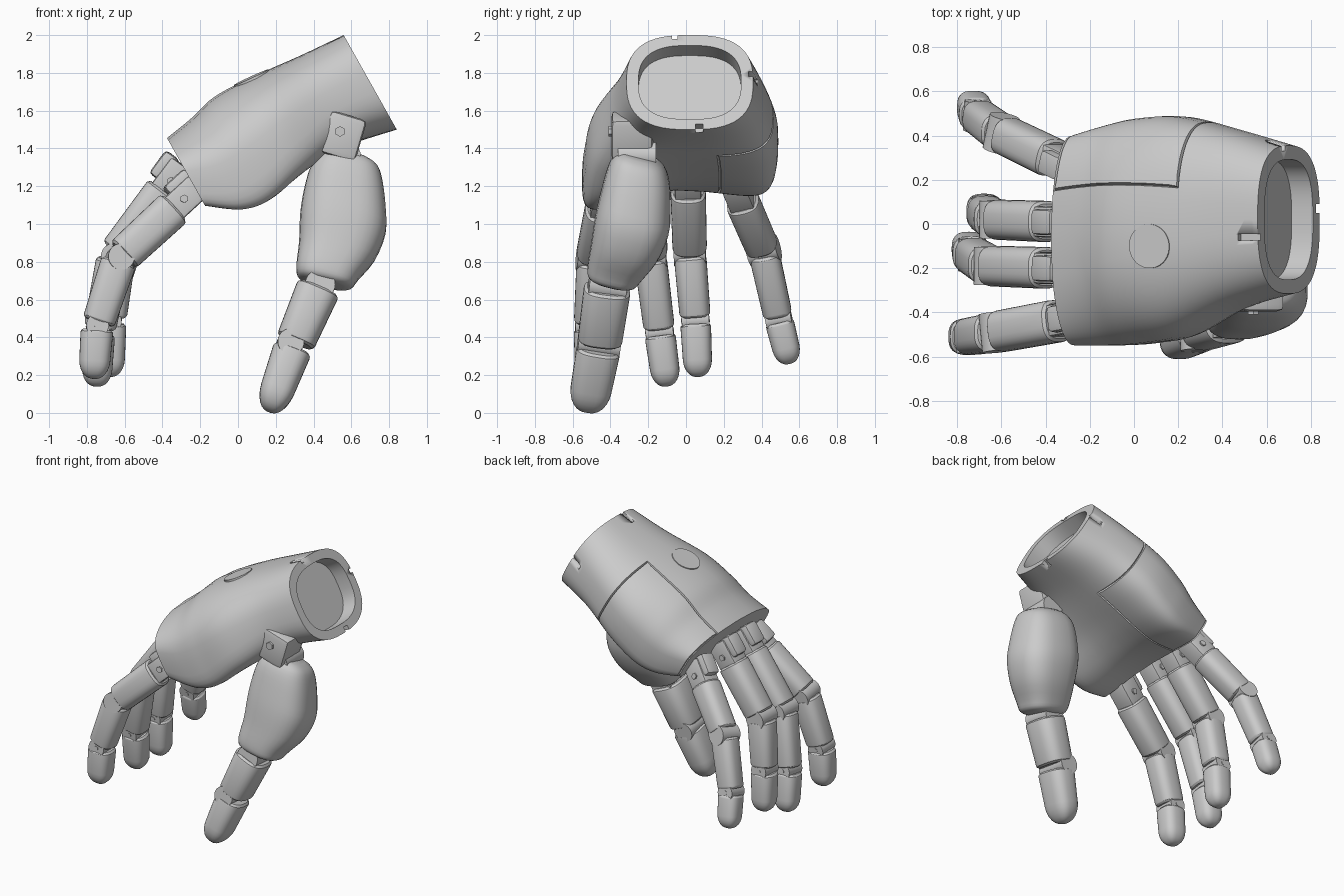
import bpy, bmesh, math
from mathutils import Vector, Matrix

if "Cube" in bpy.data.objects:
    bpy.data.objects.remove(bpy.data.objects["Cube"])

V = Vector
Y = V((0, 1, 0))


def finish(bm, name, angle=32):
    bmesh.ops.recalc_face_normals(bm, faces=bm.faces)
    me = bpy.data.meshes.new(name)
    bm.to_mesh(me)
    bm.free()
    ob = bpy.data.objects.new(name, me)
    bpy.context.collection.objects.link(ob)
    bpy.ops.object.select_all(action='DESELECT')
    ob.select_set(True)
    bpy.context.view_layer.objects.active = ob
    bpy.ops.object.shade_smooth_by_angle(angle=math.radians(angle))
    return ob


def frame(d):
    d = d.normalized()
    s = (Y - d * Y.dot(d)).normalized()
    return d, s, s.cross(d)


def superellipse(n, count):
    out = []
    for i in range(count):
        a = 2 * math.pi * i / count
        c, s = math.cos(a), math.sin(a)
        out.append((math.copysign(abs(c) ** (2 / n), c), math.copysign(abs(s) ** (2 / n), s)))
    return out


def loft(rings):
    """Closed skin through equal-length rings; returns the bmesh and its face grid."""
    bm = bmesh.new()
    rows = [[bm.verts.new(p) for p in r] for r in rings]
    m = len(rows[0])
    grid = [[bm.faces.new((a[j], a[(j + 1) % m], b[(j + 1) % m], b[j])) for j in range(m)]
            for a, b in zip(rows, rows[1:])]
    bm.faces.new(rows[0])
    bm.faces.new(rows[-1])
    return bm, grid


def catmull(stations, steps):
    pts = [stations[0]] + stations + [stations[-1]]
    out = []
    for i in range(1, len(pts) - 2):
        for k in range(steps):
            t = k / steps
            out.append([0.5 * (2 * b + (c - a) * t + (2 * a - 5 * b + 4 * c - d) * t * t
                               + (3 * b - a - 3 * c + d) * t ** 3)
                        for a, b, c, d in zip(*pts[i - 1:i + 3])])
    out.append(list(stations[-1]))
    return out


def tube(name, stations, axis, n=2.8, angle=32):
    """Loft of (centre, half width, half depth) sections square to axis."""
    d, s, u = frame(axis)
    prof = superellipse(n, 32)
    return finish(loft([[c + s * (w * x) + u * (h * y) for x, y in prof]
                        for c, w, h in stations])[0], name, angle)


def segment(name, a, b, w0, w1, h0, h1, start=0.05, stop=0.05, tip=False):
    """Finger bone: chamfered ends, or a rounded fingertip."""
    d = (b - a).normalized()
    L = (b - a).length - (0 if tip else stop)
    st = [(start, .85), (start + .012, .98), (start + .022, 1)]
    if tip:
        r = min(w1 * 1.25, L * .55)
        st += [(L - r + r * math.sin(q), math.cos(q) ** .85) for q in
               [math.radians(x) for x in (0, 15, 30, 45, 58, 70, 80, 87)]]
    else:
        st += [(L - .022, 1), (L - .012, .98), (L, .85)]
    rings = []
    for t, k in st:
        f = t / L
        rings.append((a + d * t, (w0 + (w1 - w0) * f) * k, (h0 + (h1 - h0) * f) * k))
    return tube(name, rings, d)


def cylinder(name, centre, axis, r, length, sides=28):
    bm = bmesh.new()
    rot = axis.to_track_quat('Z', 'Y').to_matrix().to_4x4()
    bmesh.ops.create_cone(bm, cap_ends=True, segments=sides, radius1=r, radius2=r, depth=length,
                          matrix=Matrix.Translation(centre) @ rot)
    return finish(bm, name)


def block(name, centre, d, dims, bevel=.02):
    d, s, u = frame(d)
    bm = bmesh.new()
    m = Matrix((d, s, u)).transposed().to_4x4()
    bmesh.ops.create_cube(bm, size=1, matrix=Matrix.Translation(centre) @ m @ Matrix.Diagonal((*dims, 1)))
    if bevel:
        bmesh.ops.bevel(bm, geom=bm.edges[:], offset=bevel, segments=2, profile=.6, affect='EDGES')
    return finish(bm, name)


# Palm shell: x, z, half thickness, half width, y centre, arch, squareness
UP = V((-.49, 0, .872))
OUT = V((.872, 0, .49))
N = 56
stations = [(.70, 1.75, .287, .335, .02, 0, 2.7),
            (.46, 1.655, .27, .405, .02, .02, 2.7),
            (.20, 1.54, .27, .495, -.01, .08, 3.0),
            (.00, 1.445, .26, .51, -.03, .13, 3.3),
            (-.14, 1.37, .218, .50, -.05, .13, 3.6),
            (-.30, 1.32, .155, .475, -.075, .10, 4.0)]


def palm_ring(st, scale=1, shift=0):
    x, z, h, w, cy, k, n = st
    c = V((x, cy, z)) + OUT * shift
    w, h = w - (1 - scale) * .35, h - (1 - scale) * .35
    return [c + Y * (w * px) + UP * (h * py - k * px * px * (.8 if px > 0 else 1 - .9 * min(py, 0)))
            for px, py in superellipse(n, N)]


rings = [palm_ring(stations[0], .82, -.11), palm_ring(stations[0], .82)]
rings += [palm_ring(s) for s in catmull(stations, 6)]
bm, grid = loft(rings)
bmesh.ops.recalc_face_normals(bm, faces=bm.faces)
bm.normal_update()
# side panel outlined by a narrow groove
panel = [f for row in grid[11:] for j, f in enumerate(row) if math.cos(2 * math.pi * (j + .5) / N) > .27]
bmesh.ops.inset_region(bm, faces=panel, thickness=.007, depth=-.014)
bmesh.ops.inset_region(bm, faces=panel, thickness=.005, depth=.014)
palm = finish(bm, "palm_shell", 35)

# Keying slots in the wrist rim
rim = V((.70, .02, 1.75)) + OUT * .01
slots = [(rim + UP * .287 + Y * -.08, (.22, .03, .05)), (rim - UP * .287 + Y * .05, (.12, .04, .07)),
         (rim + Y * .335 + UP * .05, (.2, .05, .03))]
for c, dims in slots:
    cut = block("slot_cutter", c, OUT, dims, 0)
    cut.hide_render = True
    mod = palm.modifiers.new("slot", 'BOOLEAN')
    mod.operation, mod.solver, mod.object = 'DIFFERENCE', 'EXACT', cut
    bpy.context.view_layer.objects.active = palm
    bpy.ops.object.modifier_apply(modifier=mod.name)
    bpy.data.objects.remove(cut)

# Round cover on the back of the hand
bpy.context.view_layer.update()
hit, loc, nor, _ = palm.ray_cast(V((.07, -.1, 3)), V((0, 0, -1)))
if hit:
    cylinder("back_cover", loc - nor * .01, nor, .1, .03, 32)

# Fingers: knuckle, middle joint, end joint, tip, half width
fingers = {
    "outer_finger": ((-.30, -.43, 1.12), (-.625, -.49, .82), (-.745, -.51, .46), (-.765, -.51, .18), .097),
    "second_finger": ((-.36, -.2, 1.22), (-.655, -.19, .83), (-.735, -.14, .43), (-.75, -.1, .14), .095),
    "third_finger": ((-.36, .01, 1.22), (-.63, .02, .85), (-.675, .05, .49), (-.68, .065, .19), .094),
    "splayed_finger": ((-.33, .28, 1.16), (-.6, .41, .86), (-.71, .49, .5), (-.735, .55, .26), .089),
}
for name, (k, p, d, t, w) in fingers.items():
    k, p, d, t = V(k), V(p), V(d), V(t)
    run, side, up = frame(p - k)
    m = w * .87
    block(name + "_knuckle", k - run * .02, p - k, (.19, w * 1.5, .15))
    block(name + "_knuckle_guard", k - run * .05 + up * .075, p - k, (.15, w * 1.25, .09), .025)
    cylinder(name + "_knuckle_pin", k - run * .01, side, .022, w * 1.5 + .02, 6)
    segment(name + "_base", k, p, w, w * .97, w * 1.06, w, .055, .025)
    cylinder(name + "_middle_joint", p, side, .07, w * 1.8)
    segment(name + "_middle", p, d, w * .92, m, w * .98, w * .9, .02, .022)
    side = frame(d - p)[1]
    cylinder(name + "_end_joint", d, side, .06, m * 1.78)
    cylinder(name + "_end_pin", d, side, .016, m * 1.85, 12)
    segment(name + "_tip", d, t, m, w * .8, w * .9, w * .82, .018, 0, True)

# Thumb: hinge block, large base, two outer segments
block("thumb_hinge", V((.555, -.285, 1.465)), V((.3, 0, 1)), (.23, .22, .2), .03)
cylinder("thumb_hinge_pin", V((.54, -.285, 1.49)), Y, .028, .25, 6)
cylinder("thumb_hinge_roller", V((.57, -.26, 1.36)), Y, .08, .2)
base = [((.595, -.245, 1.36), .09, .1), ((.59, -.245, 1.33), .135, .155), ((.575, -.25, 1.26), .168, .195),
        ((.565, -.265, 1.13), .19, .222), ((.555, -.285, 1.0), .2, .232), ((.525, -.325, .86), .182, .207),
        ((.475, -.375, .75), .15, .17), ((.46, -.395, .70), .128, .148), ((.45, -.405, .685), .09, .11)]
base = [(*c, w, h) for c, w, h in base]
tube("thumb_base", [(V(s[:3]), s[3], s[4]) for s in catmull(base, 3)], V((-.15, -.17, -.65)), 2.7)
j0, j1, j2 = V((.43, -.415, .67)), V((.295, -.46, .355)), V((.165, -.525, .005))
side = frame(j1 - j0)[1]
cylinder("thumb_lower_joint", j0, side, .08, .2)
segment("thumb_middle", j0, j1, .125, .118, .118, .105, .01, .022)
cylinder("thumb_end_joint", j1 + V((-.02, 0, .01)), side, .07, .225)
segment("thumb_tip", j1, j2, .118, .105, .105, .085, .018, 0, True)
